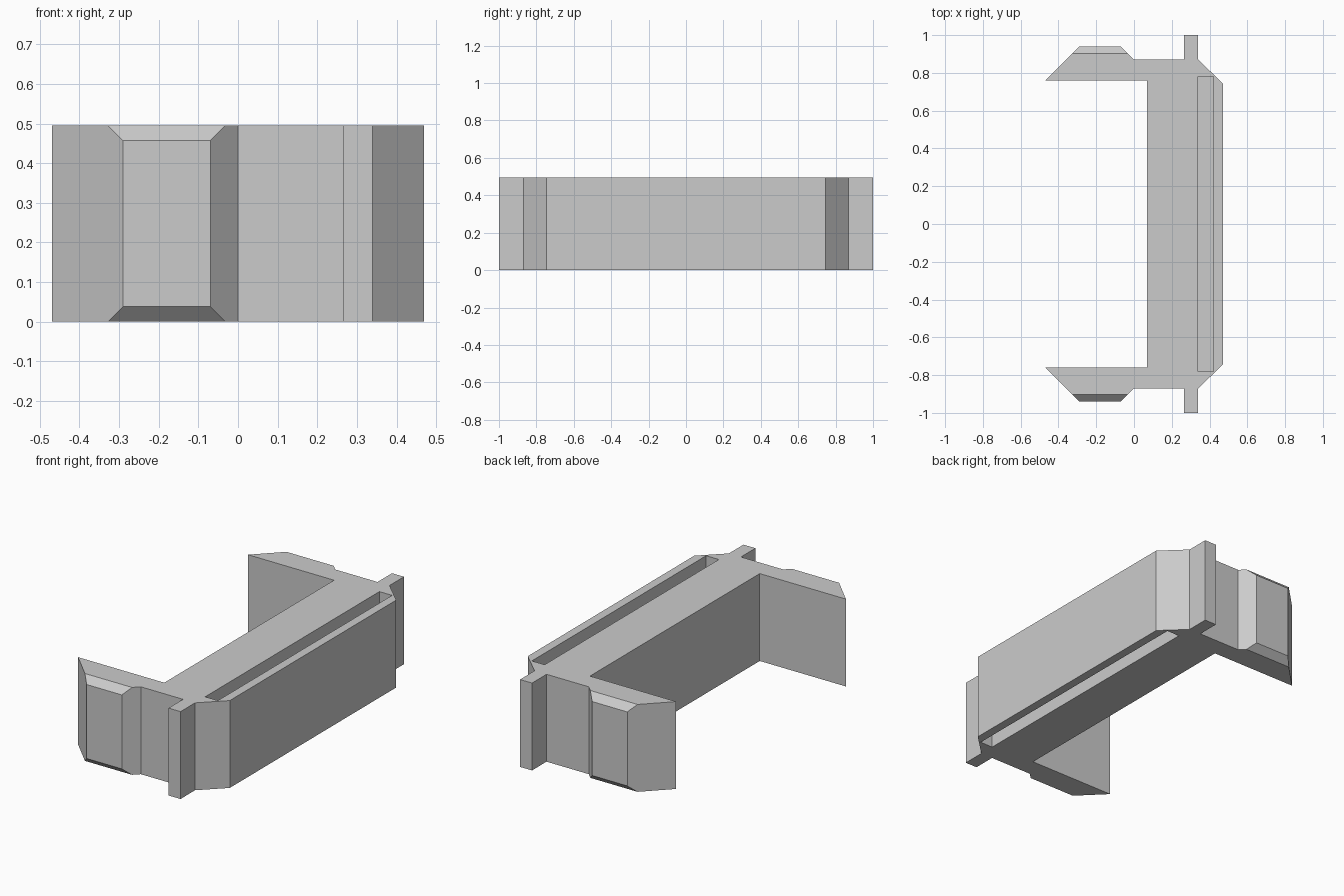
import bpy
import bmesh
from mathutils import Matrix

cube = bpy.data.objects.get("Cube")
if cube:
    bpy.data.objects.remove(cube, do_unlink=True)

HEIGHT = 0.495
CHAMFER = 0.038
PAD_Y = 0.94
SLOT_DEPTH = 0.2


def make_object(name, bm):
    bmesh.ops.recalc_face_normals(bm, faces=bm.faces)
    mesh = bpy.data.meshes.new(name)
    bm.to_mesh(mesh)
    bm.free()
    obj = bpy.data.objects.new(name, mesh)
    bpy.context.collection.objects.link(obj)
    return obj


# Material
grey = bpy.data.materials.new("light_grey")
grey.use_nodes = True
colour = (0.6, 0.6, 0.6, 1)
grey.diffuse_color = colour
grey.node_tree.nodes["Principled BSDF"].inputs["Base Color"].default_value = colour

# Bracket outline: back half from the spine round the arm and fin, then mirrored
half = [(0.07, 0.76), (-0.47, 0.76), (-0.29, PAD_Y), (-0.07, PAD_Y), (0, 0.87),
        (0.265, 0.87), (0.265, 1), (0.34, 1), (0.34, 0.87), (0.47, 0.745)]
outline = half + [(x, -y) for x, y in reversed(half)]
bm = bmesh.new()
base = bm.faces.new([bm.verts.new((x, y, 0)) for x, y in outline])
top = bmesh.ops.extrude_face_region(bm, geom=[base])["geom"]
bmesh.ops.translate(bm, vec=(0, 0, HEIGHT),
                    verts=[g for g in top if isinstance(g, bmesh.types.BMVert)])

# Chamfer the upper and lower edges of the two arm pads
pad_edges = [e for e in bm.edges
             if all(abs(abs(v.co.y) - PAD_Y) < 0.001 for v in e.verts)
             and abs(e.verts[0].co.z - e.verts[1].co.z) < 0.001]
bmesh.ops.bevel(bm, geom=pad_edges, offset=CHAMFER, segments=1, affect="EDGES")
bracket = make_object("bracket", bm)
bracket.data.materials.append(grey)

# Long slots sunk into the top and underside of the spine
bm = bmesh.new()
for z in (0, HEIGHT):
    bmesh.ops.create_cube(bm, size=1, matrix=Matrix.Translation((0.38, 0, z))
                          @ Matrix.Diagonal((0.08, 1.56, SLOT_DEPTH * 2, 1)))
cutter = make_object("slot_cutter", bm)
cutter.hide_render = True
cut = bracket.modifiers.new("slots", "BOOLEAN")
cut.operation = "DIFFERENCE"
cut.solver = "EXACT"
cut.object = cutter
bpy.context.view_layer.objects.active = bracket
bracket.select_set(True)
bpy.ops.object.modifier_apply(modifier=cut.name)
bpy.data.objects.remove(cutter, do_unlink=True)
